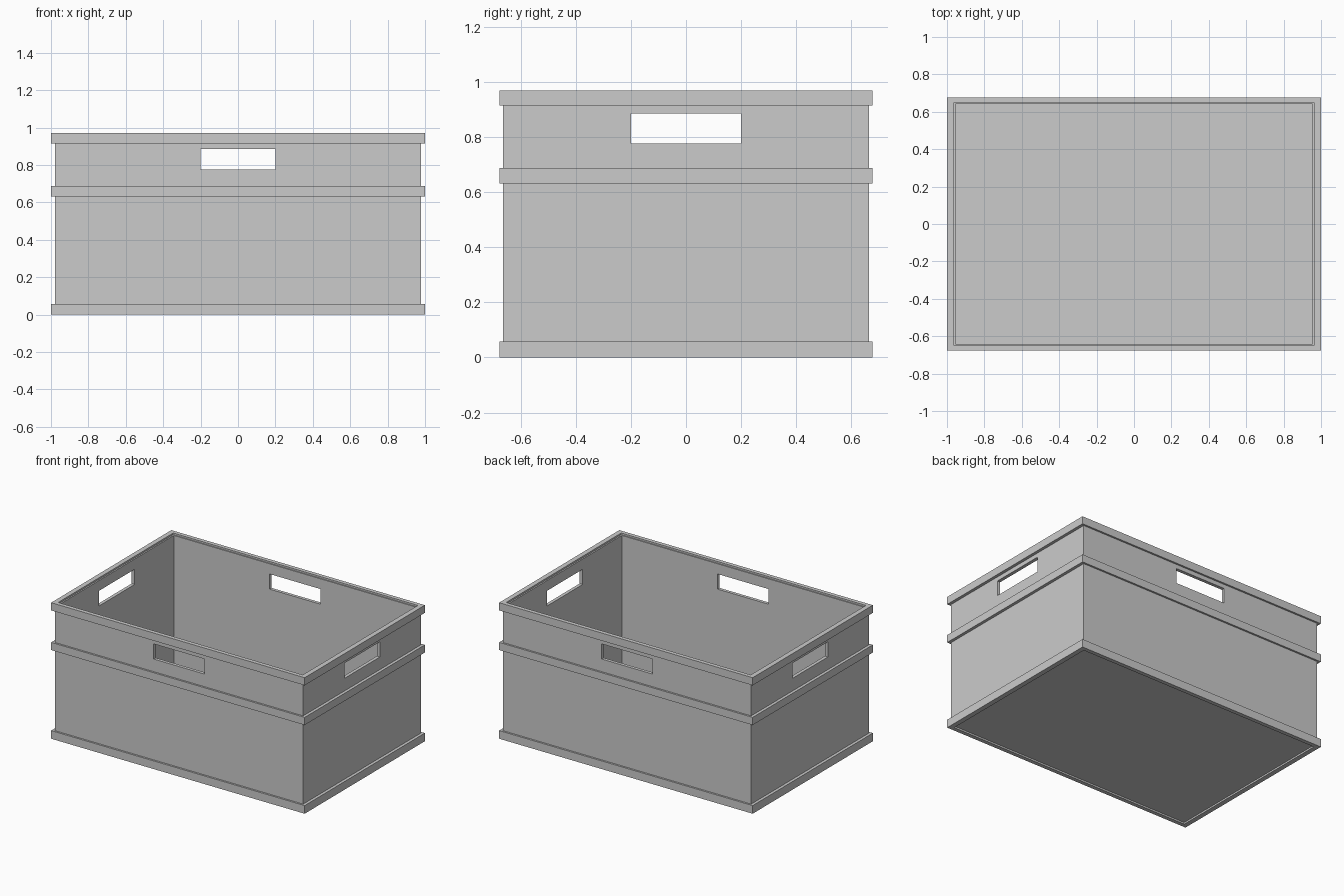
import bpy, bmesh

if "Cube" in bpy.data.objects:
    bpy.data.objects.remove(bpy.data.objects["Cube"])

# Half-width, half-depth of each nested rectangle
RIM = (1.0, 0.677)
WALL = (0.979, 0.664)
LIP = (0.965, 0.648)
INNER = (0.955, 0.641)

# Closed shell section, from underside centre, up the outside, down the inside
SECTION = [
    (LIP, 0.012), (LIP, 0.0), (RIM, 0.0), (RIM, 0.058), (WALL, 0.058),
    (WALL, 0.632), (RIM, 0.632), (RIM, 0.687), (WALL, 0.687),
    (WALL, 0.915), (RIM, 0.915), (RIM, 0.97), (LIP, 0.97),
    (LIP, 0.958), (INNER, 0.958), (INNER, 0.035),
]
CORNERS = [(-1, -1), (1, -1), (1, 1), (-1, 1)]


def make_object(name, bm):
    bmesh.ops.recalc_face_normals(bm, faces=bm.faces)
    mesh = bpy.data.meshes.new(name)
    bm.to_mesh(mesh)
    bm.free()
    obj = bpy.data.objects.new(name, mesh)
    bpy.context.collection.objects.link(obj)
    return obj


# Crate shell: stacked rectangular loops with floor caps
bm = bmesh.new()
rings = [[bm.verts.new((sx * hx, sy * hy, z)) for sx, sy in CORNERS]
         for (hx, hy), z in SECTION]
for a, b in zip(rings, rings[1:]):
    for i in range(4):
        j = (i + 1) % 4
        bm.faces.new((a[i], a[j], b[j], b[i]))
bm.faces.new(rings[0])
bm.faces.new(rings[-1])
crate = make_object("crate", bm)


# Hand holes through all four walls
def cut_handle(name, size):
    bm = bmesh.new()
    bmesh.ops.create_cube(bm, size=1)
    bmesh.ops.scale(bm, vec=size, verts=bm.verts)
    bmesh.ops.translate(bm, vec=(0, 0, 0.831), verts=bm.verts)
    cutter = make_object(name, bm)
    cutter.hide_render = True
    mod = crate.modifiers.new(name, 'BOOLEAN')
    mod.operation = 'DIFFERENCE'
    mod.solver = 'EXACT'
    mod.object = cutter
    bpy.context.view_layer.objects.active = crate
    bpy.ops.object.modifier_apply(modifier=name)
    bpy.data.objects.remove(cutter)


cut_handle("long_side_handle_cutter", (0.4, 3, 0.108))
cut_handle("short_side_handle_cutter", (3, 0.4, 0.108))
